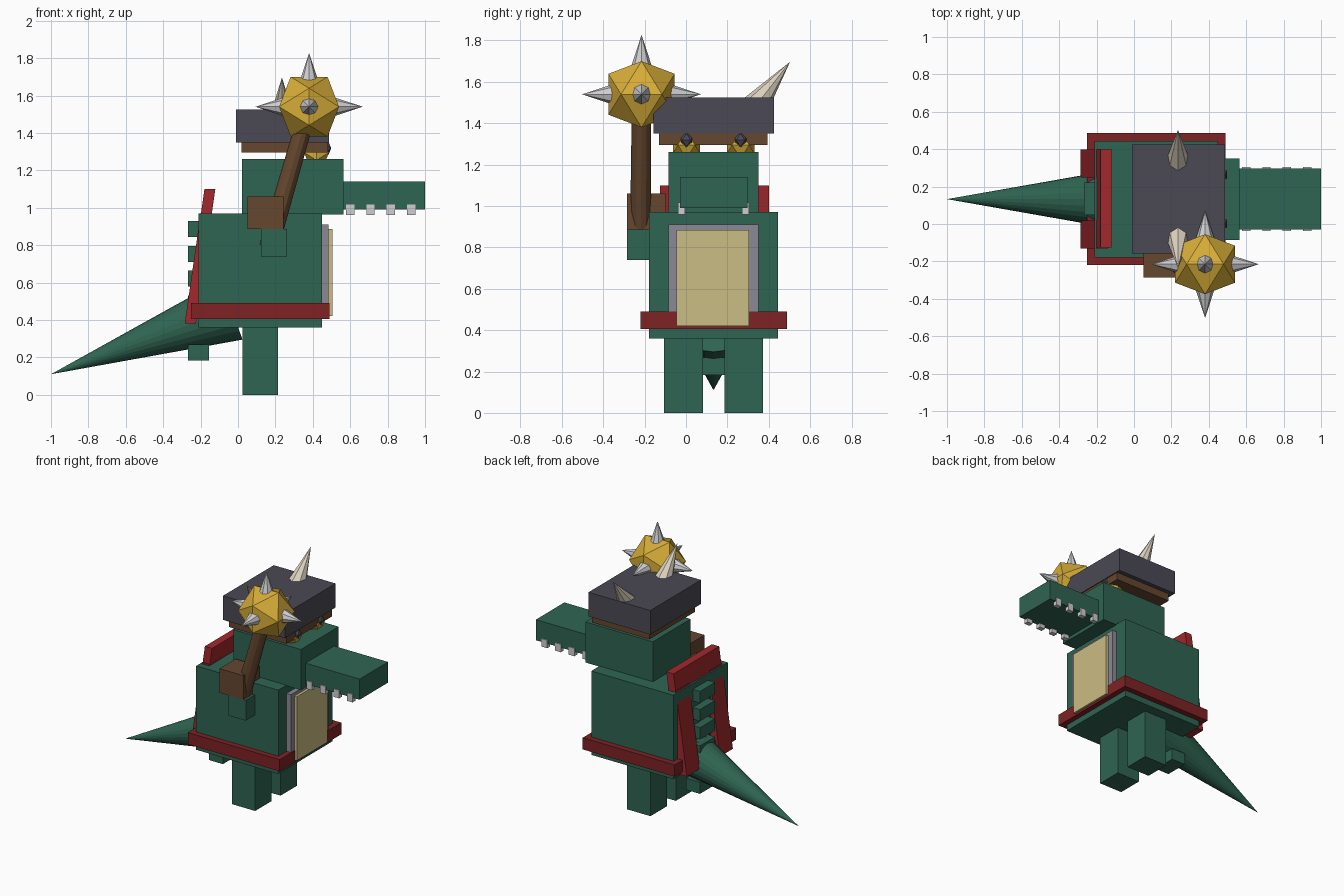
import bpy, bmesh, math
from mathutils import Vector

cube = bpy.data.objects.get("Cube")
if cube:
    bpy.data.objects.remove(cube, do_unlink=True)


def material(name, rgb):
    m = bpy.data.materials.new(name)
    m.use_nodes = True
    m.diffuse_color = (*rgb, 1)
    m.node_tree.nodes["Principled BSDF"].inputs["Base Color"].default_value = (*rgb, 1)
    return m


GREEN = material("scale green", (0.028, 0.13, 0.084))
BELT = material("dark red", (0.21, 0.016, 0.018))
STRAP = material("bright red", (0.36, 0.022, 0.026))
CHARCOAL = material("charcoal", (0.07, 0.067, 0.09))
GREY = material("belly grey", (0.26, 0.25, 0.3))
CREAM = material("belly cream", (0.6, 0.51, 0.23))
BROWN = material("leather brown", (0.13, 0.063, 0.028))
GOLD = material("gold", (0.68, 0.42, 0.04))
SILVER = material("silver", (0.62, 0.62, 0.64))
BONE = material("bone", (0.7, 0.63, 0.51))

MID = 0.133  # symmetry plane of the body in y


def finish(name, bm, mat):
    bmesh.ops.recalc_face_normals(bm, faces=bm.faces)
    mesh = bpy.data.meshes.new(name)
    bm.to_mesh(mesh)
    bm.free()
    mesh.materials.append(mat)
    ob = bpy.data.objects.new(name, mesh)
    bpy.context.collection.objects.link(ob)
    return ob


def box(name, mat, x, y, z, lean=0.0):
    """Box from (min, max) ranges; lean shifts x in proportion to height."""
    bm = bmesh.new()
    bmesh.ops.create_cube(bm, size=1)
    for v in bm.verts:
        p = [r[0] if c < 0 else r[1] for c, r in zip(v.co, (x, y, z))]
        p[0] += lean * (p[2] - z[0])
        v.co = p
    return finish(name, bm, mat)


def cone(name, mat, base, tip, r1, r2=0.0, sides=8):
    base, tip = Vector(base), Vector(tip)
    axis = tip - base
    bm = bmesh.new()
    bmesh.ops.create_cone(bm, cap_ends=True, segments=sides, radius1=r1,
                          radius2=r2, depth=axis.length)
    turn = axis.to_track_quat('Z', 'Y')
    for v in bm.verts:
        v.co = turn @ v.co + (base + tip) / 2
    return finish(name, bm, mat)


def icosahedron(name, mat, centre, reach):
    """Twenty-sided ball with an edge across each axis."""
    bm = bmesh.new()
    short = reach * 0.618
    for s in (-short, short):
        for t in (-reach, reach):
            for p in ((s, 0, t), (t, s, 0), (0, t, s)):
                bm.verts.new(Vector(p) + Vector(centre))
    bmesh.ops.convex_hull(bm, input=bm.verts)
    return finish(name, bm, mat)


# Body, belt and belly
box("body", GREEN, (-0.21, 0.45), (-0.18, 0.445), (0.36, 0.97))
box("belt", BELT, (-0.25, 0.49), (-0.22, 0.487), (0.405, 0.49))
box("belly_border", GREY, (0.44, 0.485), (-0.085, 0.35), (0.42, 0.91))
box("belly_panel", CREAM, (0.48, 0.505), (-0.045, 0.305), (0.42, 0.885))

# Head and jaw
box("head", GREEN, (0.022, 0.565), (-0.085, 0.35), (0.965, 1.26))
box("snout", GREEN, (0.55, 1.0), (-0.03, 0.297), (0.99, 1.14))

# Hat
box("hat_band", BROWN, (0.02, 0.48), (-0.13, 0.393), (1.295, 1.36))
box("hat_top", CHARCOAL, (-0.01, 0.487), (-0.158, 0.425), (1.35, 1.525))

# Paired parts
for side, label in ((-1, "right"), (1, "left")):
    def span(a, b):
        return tuple(sorted((MID + side * a, MID + side * b)))

    box(f"{label}_leg", GREEN, (0.025, 0.213), span(0.052, 0.24), (0, 0.38))
    for i in range(4):
        x = 0.577 + i * 0.109
        box(f"{label}_tooth_{i + 1}", SILVER, (x, x + 0.045),
            span(0.137, 0.171), (0.96, 1.018))
    eye_y = MID + side * 0.131
    icosahedron(f"{label}_eye", GOLD, (0.42, eye_y, 1.295), 0.066)
    icosahedron(f"{label}_pupil", CHARCOAL, (0.465, eye_y, 1.318), 0.033)
    cone(f"{label}_hat_horn", BONE, (0.235, MID + side * 0.2, 1.48),
         (0.235, MID + side * 0.37, 1.697), 0.067)
    box(f"{label}_back_strap", STRAP, (-0.285, -0.225), span(0.115, 0.265),
        (0.38, 0.98), 0.145)

# Back bar and ridge
box("back_bar", STRAP, (-0.198, -0.14), (-0.125, 0.4), (0.97, 1.1), 0.145)
for i in range(6):
    z = 0.183 + i * 0.132
    box(f"spine_plate_{i + 1}", GREEN, (-0.268, -0.155), (0.048, 0.222), (z, z + 0.085))

# Tail
cone("tail", GREEN, (-0.033, MID, 0.455), (-1.0, MID, 0.11), 0.17, sides=24)

# Arm
box("sleeve", BROWN, (0.05, 0.243), (-0.285, -0.1), (0.885, 1.06))
box("hand", GREEN, (0.122, 0.262), (-0.285, -0.14), (0.738, 0.886))

# Spiked club
HUB = Vector((0.38, -0.215, 1.54))
cone("club_handle", BROWN, (0.165, -0.22, 0.79), HUB, 0.052, 0.046, 12)
icosahedron("club_head", GOLD, HUB, 0.16)
for n, d in enumerate(((1, 0, 0), (-1, 0, 0), (0, 1, 0), (0, -1, 0), (0, 0, 1))):
    cone(f"club_spike_{n + 1}", SILVER, HUB + Vector(d) * 0.13, HUB + Vector(d) * 0.287, 0.052)
